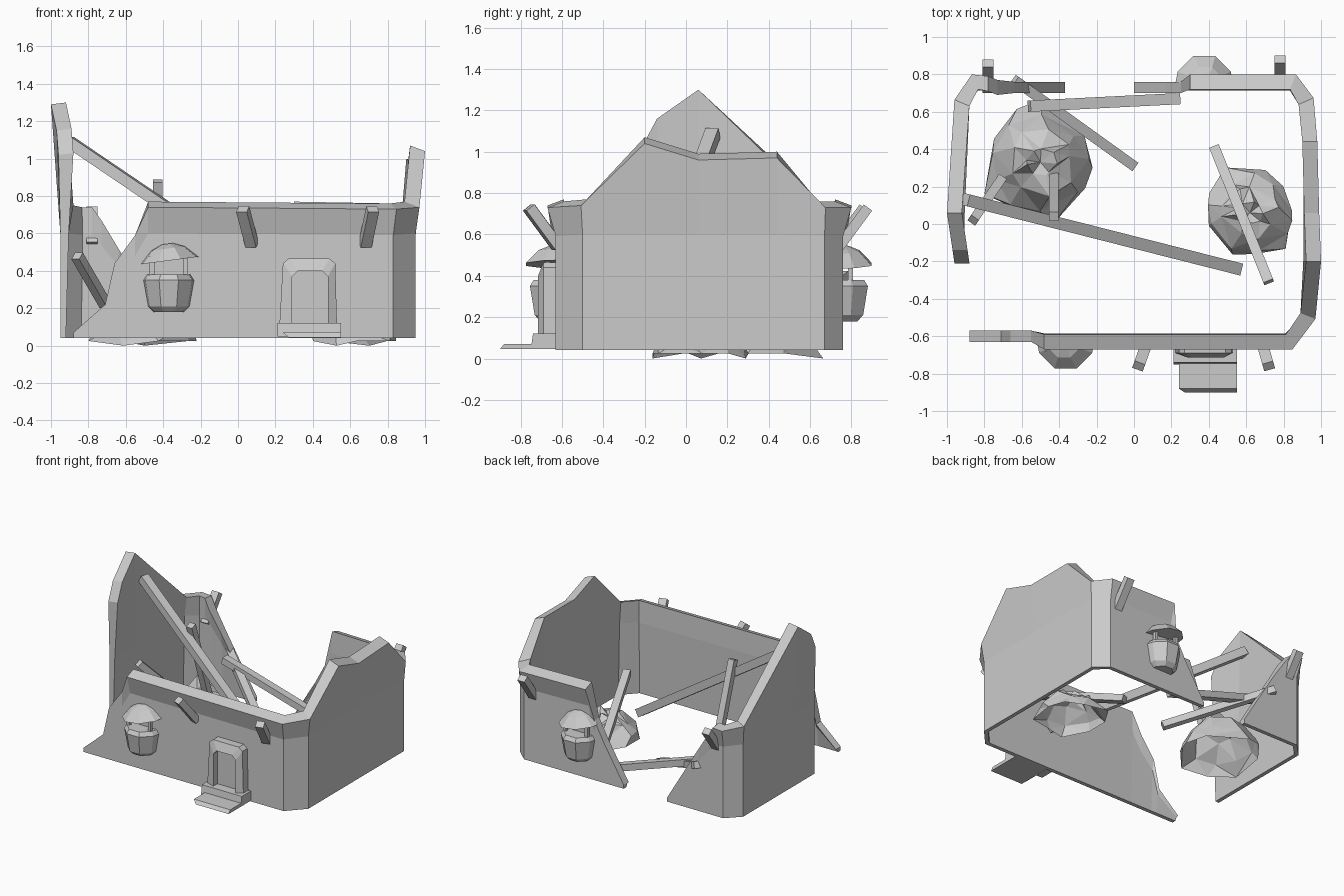
import bpy, bmesh, math, random
from mathutils import Vector, Matrix

if "Cube" in bpy.data.objects:
    bpy.data.objects.remove(bpy.data.objects["Cube"])

random.seed(4)


def finish(name, bm):
    bmesh.ops.recalc_face_normals(bm, faces=bm.faces)
    me = bpy.data.meshes.new(name)
    bm.to_mesh(me)
    bm.free()
    ob = bpy.data.objects.new(name, me)
    bpy.context.collection.objects.link(ob)
    return ob


def bridge(bm, a, b):
    n = len(a)
    for i in range(n):
        bm.faces.new((a[i], a[(i + 1) % n], b[(i + 1) % n], b[i]))


def wall(name, stations, rise=0.03):
    """Stations run counter-clockwise: outer x, y, top height, outward lean."""
    bm = bmesh.new()
    pts = [Vector(s[:2]) for s in stations]
    loops = []
    for i, (x, y, top, lean) in enumerate(stations):
        dirs = []
        if i:
            dirs.append((pts[i] - pts[i - 1]).normalized())
        if i < len(pts) - 1:
            dirs.append((pts[i + 1] - pts[i]).normalized())
        norms = [Vector((d.y, -d.x)) for d in dirs]
        n = sum(norms, Vector((0, 0))).normalized()
        n /= n.dot(norms[0])
        mid = min(0.6, 0.04 + (top - 0.04) * 0.8)
        up = rise if top > 0.6 else 0.0
        outer = [(0, 0.04), (0, mid), (lean, top)]
        inner = [(lean - 0.08 if lean else -0.06, top + up), (-0.045, mid), (-0.03, 0.04)]
        loops.append([bm.verts.new((x + n.x * o, y + n.y * o, z)) for o, z in outer + inner])
    for a, b in zip(loops, loops[1:]):
        bridge(bm, a, b)
    bm.faces.new(loops[0])
    bm.faces.new(loops[-1])
    return finish(name, bm)


def beam(name, p, q, w=0.06, h=0.05):
    p, q = Vector(p), Vector(q)
    d = q - p
    side = d.cross(Vector((0, 0, 1)))
    side = side.normalized() if side.length > 1e-4 else Vector((1, 0, 0))
    up = side.cross(d).normalized()
    bm = bmesh.new()
    ends = [[bm.verts.new(c + side * w / 2 * a + up * h / 2 * b)
             for a, b in ((-1, -1), (1, -1), (1, 1), (-1, 1))] for c in (p, q)]
    bridge(bm, *ends)
    for e in ends:
        bm.faces.new(e)
    return finish(name, bm)


def half_lathe(name, rings, centre, s, tilt=0.0):
    """Stack of half-octagon rings (radius, z) standing out towards s * y."""
    bm = bmesh.new()
    angles = [0] + [math.pi * (k + .5) / 4 for k in range(4)] + [math.pi]
    loops = [[bm.verts.new((r * math.cos(a), s * r * math.sin(a), z)) for a in angles]
             for r, z in rings]
    for a, b in zip(loops, loops[1:]):
        bridge(bm, a, b)
    bm.faces.new(loops[0])
    bm.faces.new(loops[-1])
    bm.transform(Matrix.Translation(centre) @ Matrix.Rotation(tilt, 4, 'Y'))
    return finish(name, bm)


def slab(name, low, high):
    """Block between two rectangles: (x0, x1, y0, y1, z)."""
    bm = bmesh.new()
    ends = [[bm.verts.new((x, y, z)) for x, y in ((a, c), (b, c), (b, d), (a, d))]
            for a, b, c, d, z in (low, high)]
    bridge(bm, *ends)
    for e in ends:
        bm.faces.new(e)
    return finish(name, bm)


def pile(name, centre, size, height, sides=9):
    """Rubble heap: jittered rings with an open base and a shallow dip on top."""
    bm = bmesh.new()
    loops = []
    for r, z in ((1, 0.0), (0.82, 0.3), (0.55, 0.75), (0.25, 1.0)):
        loop = []
        for k in range(sides):
            a = 2 * math.pi * (k + random.uniform(-.3, .3)) / sides
            f = r * random.uniform(0.82, 1.1)
            loop.append(bm.verts.new((centre[0] + size[0] * f * math.cos(a),
                                      centre[1] + size[1] * f * math.sin(a),
                                      0.025 + height * z * random.uniform(.75, 1.1))))
        loops.append(loop)
    for k in (2, 6):
        loops[0][k].co.z = 0
    for a, b in zip(loops, loops[1:]):
        bridge(bm, a, b)
    tip = bm.verts.new((centre[0], centre[1], height * 0.85))
    for k in range(sides):
        bm.faces.new((loops[-1][k], loops[-1][(k + 1) % sides], tip))
    bmesh.ops.triangulate(bm, faces=bm.faces)
    return finish(name, bm)


# Front, right and back walls with broken ends
wall("main_wall", [
    (-.88, -.63, .07, 0), (-.71, -.63, .22, 0), (-.66, -.63, .44, 0), (-.55, -.63, .59, 0),
    (-.48, -.63, .74, .04), (.83, -.63, .73, .04), (.95, -.5, .74, .02), (.95, -.2, 1.04, .05),
    (.95, .06, .96, .04), (.95, .44, .97, .03), (.95, .67, .73, .01), (.85, .76, .73, .04),
    (.3, .76, .74, .04), (.25, .76, .5, 0), (.17, .76, .35, 0), (0, .76, .07, 0)])

# Tall left gable with the broken back stub
wall("gable_wall", [
    (-.37, .76, .07, 0), (-.64, .76, .52, 0), (-.73, .76, .66, .01), (-.78, .76, .73, .03),
    (-.85, .76, .73, .04), (-.95, .66, .74, .01), (-.95, .06, 1.29, .05),
    (-.95, -.14, 1.15, .02), (-.95, -.21, 1.02, .01)], rise=0.01)

# Roof bracket stubs on the front and back
for i, (x, s, out) in enumerate(((.05, -1, .64), (.7, -1, .64), (-.78, 1, .74), (.78, 1, .76))):
    lean = (-.025, .02, .0, .0)[i]
    beam(f"bracket_{i + 1}", (x + lean, s * (out + .12), .73), (x - lean, s * (out - .02), .54))

# Small half-round oriel turrets
for label, x, y in (("front", -.37, -.63), ("back", .38, .755)):
    s = -1 if y < 0 else 1
    half_lathe(f"{label}_turret_body", [(.08, .18), (.11, .21), (.135, .35), (.115, .38)],
               (x, y, 0), s)
    half_lathe(f"{label}_turret_roof", [(.14, -.035), (.155, -.035), (.09, .03), (.03, .055)],
               (x, y, .49), s, tilt=.13 * s)
    for dx in (-.09, .09):
        beam(f"{label}_turret_post", (x + dx, y + s * .04, .37), (x + dx, y + s * .04, .48), .025, .025)

# Door frame with a set-back door
bm = bmesh.new()
outer = [(.22, .08), (.24, .44), (.27, .465), (.49, .465), (.52, .44), (.53, .08)]
inner = [(.29, .08), (.29, .37), (.32, .4), (.45, .4), (.48, .37), (.48, .08)]
rings = [[bm.verts.new((x, y, z)) for x, z in p]
         for p, y in ((outer, -.62), (outer, -.69), (inner, -.715), (inner, -.665))]
for a, b in zip(rings, rings[1:]):
    for k in range(5):
        bm.faces.new((a[k], a[k + 1], b[k + 1], b[k]))
bm.faces.new(rings[-1])
finish("door", bm)

# Door steps
slab("upper_step", (.21, .55, -.75, -.62, .05), (.21, .55, -.74, -.62, .12))
slab("lower_step", (.27, .55, -.9, -.62, .045), (.24, .55, -.88, -.62, .07))

# Rubble
pile("left_rubble", (-.5, .33), (.33, .32), .32)
pile("right_rubble", (.62, .06), (.26, .25), .2)

# Fallen beams
beam("long_beam", (-.9, .13, 1.09), (.56, -.24, .1), .065, .06)
beam("back_beam", (-.56, .63, .36), (.24, .67, .1))
beam("sloping_beam", (-.64, .77, .4), (0, .31, .08), .055)
beam("upright_beam", (-.43, .04, .88), (-.43, .25, .25), .05)
beam("short_beam", (-.86, .02, .48), (-.71, .24, .22), .05)
beam("right_beam", (.43, .41, .09), (.72, -.31, .34), .055)
